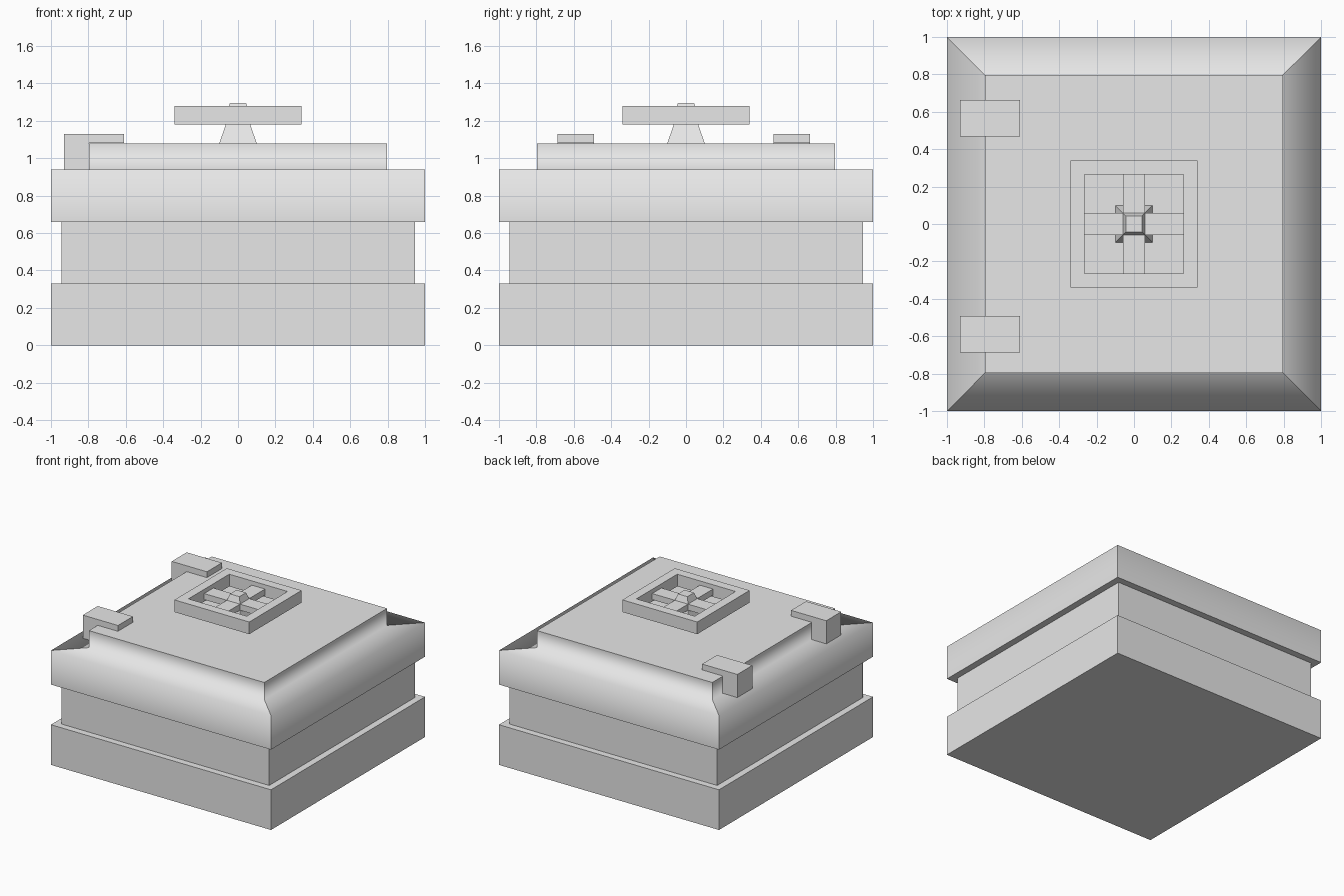
import bpy
import bmesh

cube = bpy.data.objects.get("Cube")
if cube:
    bpy.data.objects.remove(cube, do_unlink=True)

# One plain grey for every part
grey = bpy.data.materials.new("light_grey")
grey.use_nodes = True
GREY = (0.8, 0.8, 0.8, 1)
grey.diffuse_color = GREY
grey.node_tree.nodes["Principled BSDF"].inputs["Base Color"].default_value = GREY


def finish(name, bm):
    bmesh.ops.recalc_face_normals(bm, faces=bm.faces[:])
    mesh = bpy.data.meshes.new(name)
    bm.to_mesh(mesh)
    bm.free()
    mesh.materials.append(grey)
    obj = bpy.data.objects.new(name, mesh)
    bpy.context.collection.objects.link(obj)
    return obj


def square_stack(name, profile, ring=False, soft_z=None):
    """Square loops of (half width, height), joined in order.
    ring closes the profile on itself; soft_z blends the folds at that height."""
    bm = bmesh.new()
    corners = ((-1, -1), (1, -1), (1, 1), (-1, 1))
    loops = [[bm.verts.new((r * x, r * y, z)) for x, y in corners] for r, z in profile]
    pairs = list(zip(loops, loops[1:]))
    if ring:
        pairs.append((loops[-1], loops[0]))
    for low, high in pairs:
        for i in range(4):
            j = (i + 1) % 4
            bm.faces.new((low[i], low[j], high[j], high[i]))
    if not ring:
        bm.faces.new(loops[0])
        bm.faces.new(loops[-1])
    if soft_z is not None:
        for edge in bm.edges:
            a, b = (v.co for v in edge.verts)
            level = all(abs(p.z - soft_z) < 0.001 for p in (a, b))
            straight = min(abs(a.x - b.x), abs(a.y - b.y)) < 0.001
            edge.smooth = level and straight
            if edge.smooth:
                for face in edge.link_faces:
                    face.smooth = True
    return finish(name, bm)


def box(name, x, y, z):
    bm = bmesh.new()
    bmesh.ops.create_cube(bm, size=1)
    for v in bm.verts:
        v.co = [lo + (c + 0.5) * (hi - lo) for c, (lo, hi) in zip(v.co, (x, y, z))]
    return finish(name, bm)


# Stepped body: base, recessed waist, overhanging rim and raised lid
square_stack("body", [(1, 0), (1, 0.33), (0.945, 0.33), (0.945, 0.66),
                      (1, 0.66), (1, 0.94), (0.797, 0.94), (0.797, 1.08)], soft_z=0.94)

# Handwheel: tapered hub, square rim and crossed spokes
square_stack("wheel_hub", [(0.1, 1.08), (0.06, 1.195), (0.06, 1.245), (0.043, 1.295)])
square_stack("wheel_rim", [(0.34, 1.18), (0.34, 1.28), (0.265, 1.28), (0.265, 1.18)], ring=True)
for side, sign in (("left", 1), ("right", -1)):
    span = sorted((sign * 0.05, sign * 0.27))
    box(side + "_spoke", span, (-0.06, 0.06), (1.195, 1.245))
for side, sign in (("back", 1), ("front", -1)):
    span = sorted((sign * 0.05, sign * 0.27))
    box(side + "_spoke", (-0.06, 0.06), span, (1.195, 1.245))

# Hinges: a post on the rim with a leaf lapping over the lid
for side, y in (("back", 0.565), ("front", -0.59)):
    bm = bmesh.new()
    outline = [(-0.93, 0.94), (-0.797, 0.94), (-0.797, 1.082),
               (-0.61, 1.082), (-0.61, 1.13), (-0.93, 1.13)]
    face = bm.faces.new([bm.verts.new((x, y - 0.097, z)) for x, z in outline])
    result = bmesh.ops.extrude_face_region(bm, geom=[face])
    moved = [g for g in result["geom"] if isinstance(g, bmesh.types.BMVert)]
    bmesh.ops.translate(bm, vec=(0, 0.194, 0), verts=moved)
    finish(side + "_hinge", bm)
